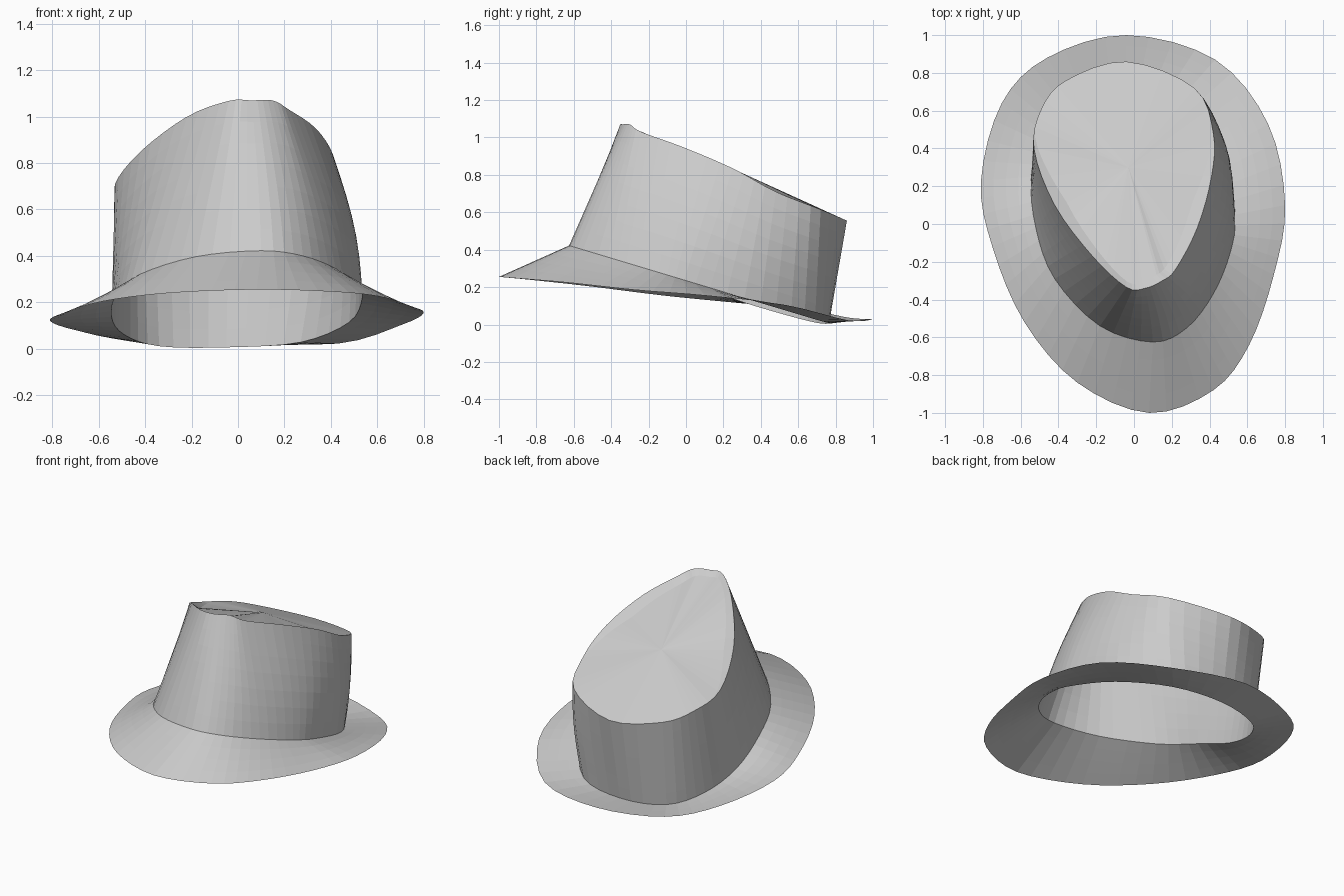
import bpy, math
from mathutils import Vector

if "Cube" in bpy.data.objects:
    bpy.data.objects.remove(bpy.data.objects["Cube"])

# Control points run around the hat from the front, counter-clockwise
BRIM_EDGE = [(.08, -1, .255), (.42, -.88, .245), (.61, -.64, .225), (.74, -.27, .185),
             (.80, .10, .155), (.71, .53, .105), (.43, .87, .022), (-.04, 1, .03),
             (-.46, .88, .035), (-.70, .64, .08), (-.81, .23, .12), (-.75, -.12, .155),
             (-.58, -.52, .205), (-.30, -.84, .24)]
CROWN_BASE = [(.10, -.625), (.28, -.55), (.42, -.37), (.51, -.15), (.535, .05), (.48, .40),
              (.27, .69), (-.05, .765), (-.34, .69), (-.49, .50), (-.545, .25),
              (-.52, -.02), (-.42, -.29), (-.18, -.54)]
CROWN_RIM = [(.06, -.34, 1.07), (.15, -.30, 1.07), (.22, -.24, 1.03), (.335, -.02, .95),
             (.41, .25, .835), (.42, .48, .71), (.32, .72, .615), (-.04, .86, .555),
             (-.36, .76, .59), (-.49, .61, .645), (-.53, .40, .71), (-.42, .10, .85),
             (-.22, -.17, 1.0), (-.04, -.335, 1.068)]


def smooth_ring(points, steps=4):
    """Closed Catmull-Rom curve through the control points."""
    p = [Vector(q) for q in points]
    n, out = len(p), []
    for i in range(n):
        a, b, c, d = p[i - 1], p[i], p[(i + 1) % n], p[(i + 2) % n]
        for s in range(steps):
            t = s / steps
            out.append(.5 * (2 * b + (c - a) * t + (2 * a - 5 * b + 4 * c - d) * t * t
                             + (3 * b - a - 3 * c + d) * t ** 3))
    return out


def loft(name, rings, centre=None):
    """Skin a stack of rings, optionally closing the last one to a point."""
    n = len(rings[0])
    verts = [v for r in rings for v in r]
    faces = [(k * n + i, k * n + (i + 1) % n, (k + 1) * n + (i + 1) % n, (k + 1) * n + i)
             for k in range(len(rings) - 1) for i in range(n)]
    if centre:
        verts.append(Vector(centre))
        last = (len(rings) - 1) * n
        faces += [(last + i, last + (i + 1) % n, len(verts) - 1) for i in range(n)]
    mesh = bpy.data.meshes.new(name)
    mesh.from_pydata(verts, [], faces)
    obj = bpy.data.objects.new(name, mesh)
    bpy.context.collection.objects.link(obj)
    return obj


def blend(ring_a, ring_b, t):
    return [a.lerp(b, t) for a, b in zip(ring_a, ring_b)]


def base_height(x, y):
    """The crown opening tilts down to the back and a little to the left."""
    tilt = .05 * max(0, -x) * min(1, max(0, y / .3))
    return max(.235 - .3 * y - tilt, .006)


edge = smooth_ring(BRIM_EDGE)
base = smooth_ring([(x, y, base_height(x, y)) for x, y in CROWN_BASE])
rim = smooth_ring(CROWN_RIM)
for v in base:
    v.z = max(v.z, 0)

# Brim
loft("brim", [blend(edge, base, k / 4) for k in range(5)])

# Crown wall, bulging slightly on the right side
wall = []
for k in range(8):
    t = k / 7
    ring = blend(base, rim, t)
    for v in ring:
        v.x += .06 * max(0, v.x) * math.sin(math.pi * t)
    wall.append(ring)
loft("crown_wall", wall)

# Sunken crown top: a lip that is deepest at the front and fades out at the back
lip = []
for v in rim:
    f = min(1, max(0, (.5 - v.y) / .4))
    lip.append(Vector((v.x - .17 * f * (v.x + .03), v.y - .05 * f * (v.y - .3), v.z - .03 * f)))
centre = Vector((-.03, .3, .81))
inner = [[v.lerp(centre, t) for v in lip] for t in (.35, .7)]
loft("crown_top", [rim, lip] + inner, centre)
